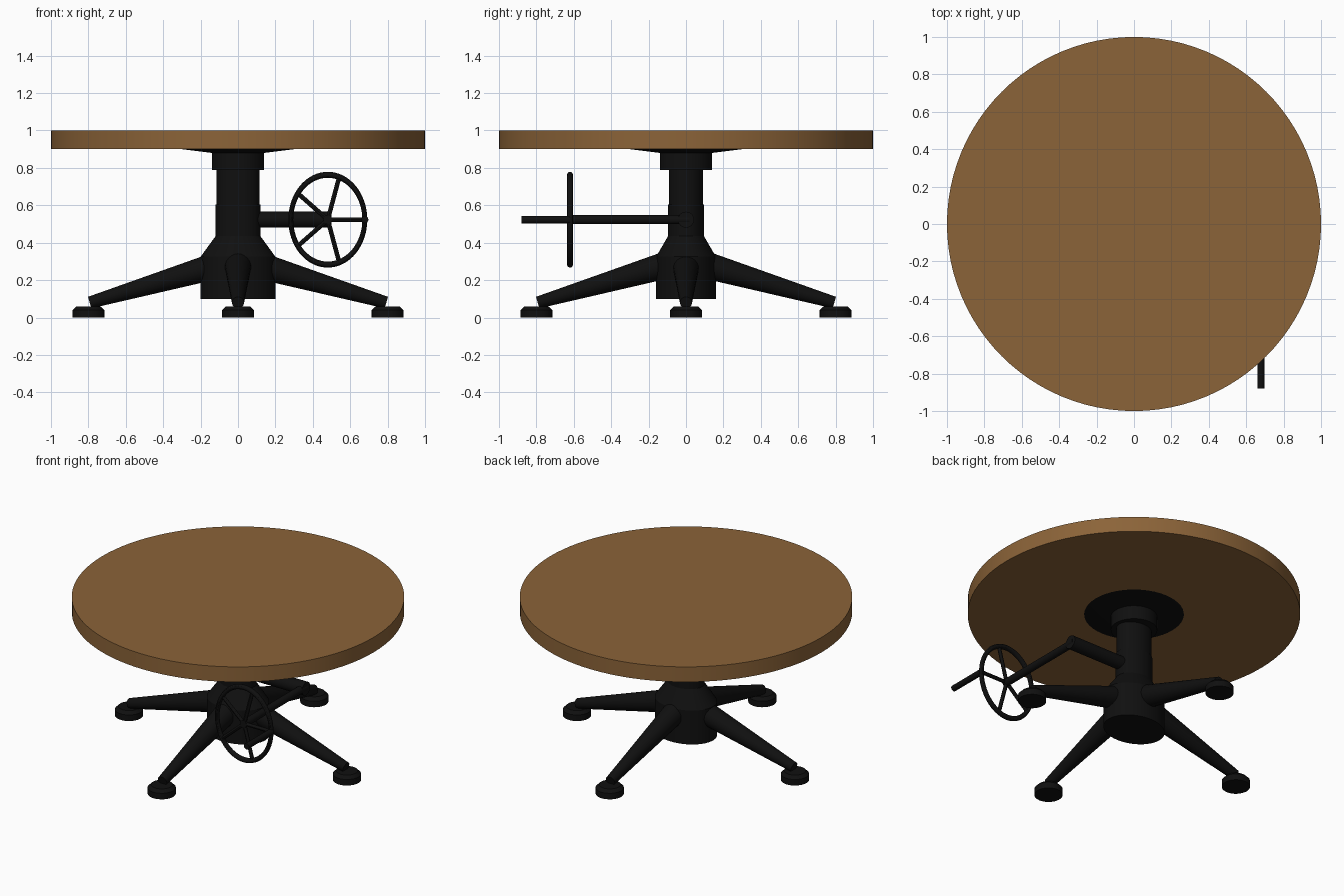
import bpy
import math
from mathutils import Vector

cube = bpy.data.objects.get("Cube")
if cube:
    bpy.data.objects.remove(cube, do_unlink=True)


def make_material(name, rgb, roughness):
    mat = bpy.data.materials.new(name)
    mat.use_nodes = True
    mat.diffuse_color = (*rgb, 1)
    bsdf = mat.node_tree.nodes["Principled BSDF"]
    bsdf.inputs["Base Color"].default_value = (*rgb, 1)
    bsdf.inputs["Roughness"].default_value = roughness
    return mat


wood = make_material("warm wood", (0.26, 0.126, 0.04), 0.6)
iron = make_material("black iron", (0.005, 0.005, 0.005), 0.6)


def finish(obj, name, mat):
    obj.name = name
    obj.data.materials.append(mat)
    bpy.ops.object.shade_smooth_by_angle(angle=math.radians(30))
    return obj


def lathe(name, profile, mat, segments=48, center=(0, 0), depth=1.0):
    """Revolve (radius, z) points into a closed solid; depth squashes it in y."""
    verts, faces = [], []
    for r, z in profile:
        for i in range(segments):
            a = math.tau * i / segments
            verts.append((r * math.cos(a), r * math.sin(a) * depth, z))
    for k in range(len(profile) - 1):
        for i in range(segments):
            j = (i + 1) % segments
            a, b = k * segments, (k + 1) * segments
            faces.append((a + i, a + j, b + j, b + i))
    faces.append(tuple(reversed(range(segments))))
    faces.append(tuple(range(len(verts) - segments, len(verts))))
    mesh = bpy.data.meshes.new(name)
    mesh.from_pydata(verts, [], faces)
    obj = bpy.data.objects.new(name, mesh)
    bpy.context.collection.objects.link(obj)
    obj.location = (*center, 0)
    bpy.ops.object.select_all(action='DESELECT')
    obj.select_set(True)
    bpy.context.view_layer.objects.active = obj
    return finish(obj, name, mat)


def rod(name, start, end, r1, r2, mat=iron, sides=24):
    """Straight, optionally tapered, round bar between two points."""
    start, end = Vector(start), Vector(end)
    axis = end - start
    bpy.ops.mesh.primitive_cone_add(vertices=sides, radius1=r1, radius2=r2,
                                    depth=axis.length, location=(start + end) / 2)
    obj = bpy.context.object
    obj.rotation_euler = axis.to_track_quat('Z', 'Y').to_euler()
    return finish(obj, name, mat)


# Round top with its mounting flange and collar
lathe("tabletop", [(1, 0.9), (1, 1.0)], wood, segments=96)
lathe("top_flange", [(0.14, 0.88), (0.3, 0.9), (0.3, 0.905)], iron)
lathe("collar", [(0.14, 0.79), (0.14, 0.89)], iron)

# Oval pedestal: lower body flaring out of the column, with an inner column above
lathe("pedestal_base", [(0.2, 0.1), (0.2, 0.325), (0.12, 0.435), (0.12, 0.605)],
      iron, depth=0.8)
lathe("inner_column", [(0.115, 0.58), (0.115, 0.8)], iron, depth=0.8)

# Four splayed legs, each ending in a chamfered foot
for i, side in enumerate(("left", "back", "right", "front")):
    d = Vector((math.cos(i * math.pi / 2), math.sin(i * math.pi / 2), 0))
    rod(side + "_leg", d * 0.08 + Vector((0, 0, 0.288)),
        d * 0.793 + Vector((0, 0, 0.08)), 0.074, 0.032)
    lathe(side + "_foot", [(0.085, 0), (0.085, 0.04), (0.065, 0.06)], iron,
          segments=32, center=(d.x * 0.8, d.y * 0.8))

# Crank arm and shaft
hub = Vector((0.48, -0.62, 0.523))
rod("crank_arm", (0, 0, hub.z), (0.5, 0, hub.z), 0.043, 0.043)
rod("crank_shaft", (hub.x, 0.02, hub.z), hub + Vector((0, -0.012, 0)), 0.024, 0.024)

# Oval hand wheel with five spokes and a handle
rim_x, rim_z = 0.198, 0.24
bpy.ops.mesh.primitive_torus_add(major_segments=64, minor_segments=12,
                                 major_radius=rim_z, minor_radius=0.016,
                                 location=hub, rotation=(math.pi / 2, 0, 0))
bpy.context.object.scale.x = rim_x / rim_z
finish(bpy.context.object, "wheel_rim", iron)
for i in range(5):
    a = math.tau * i / 5
    tip = hub + Vector((rim_x * math.cos(a), 0, rim_z * math.sin(a)))
    rod(f"wheel_spoke_{i + 1}", hub, tip, 0.012, 0.012, sides=12)
grip = hub + Vector((rim_x, 0, 0))
rod("wheel_handle", grip, grip + Vector((0, -0.26, 0)), 0.019, 0.019)
